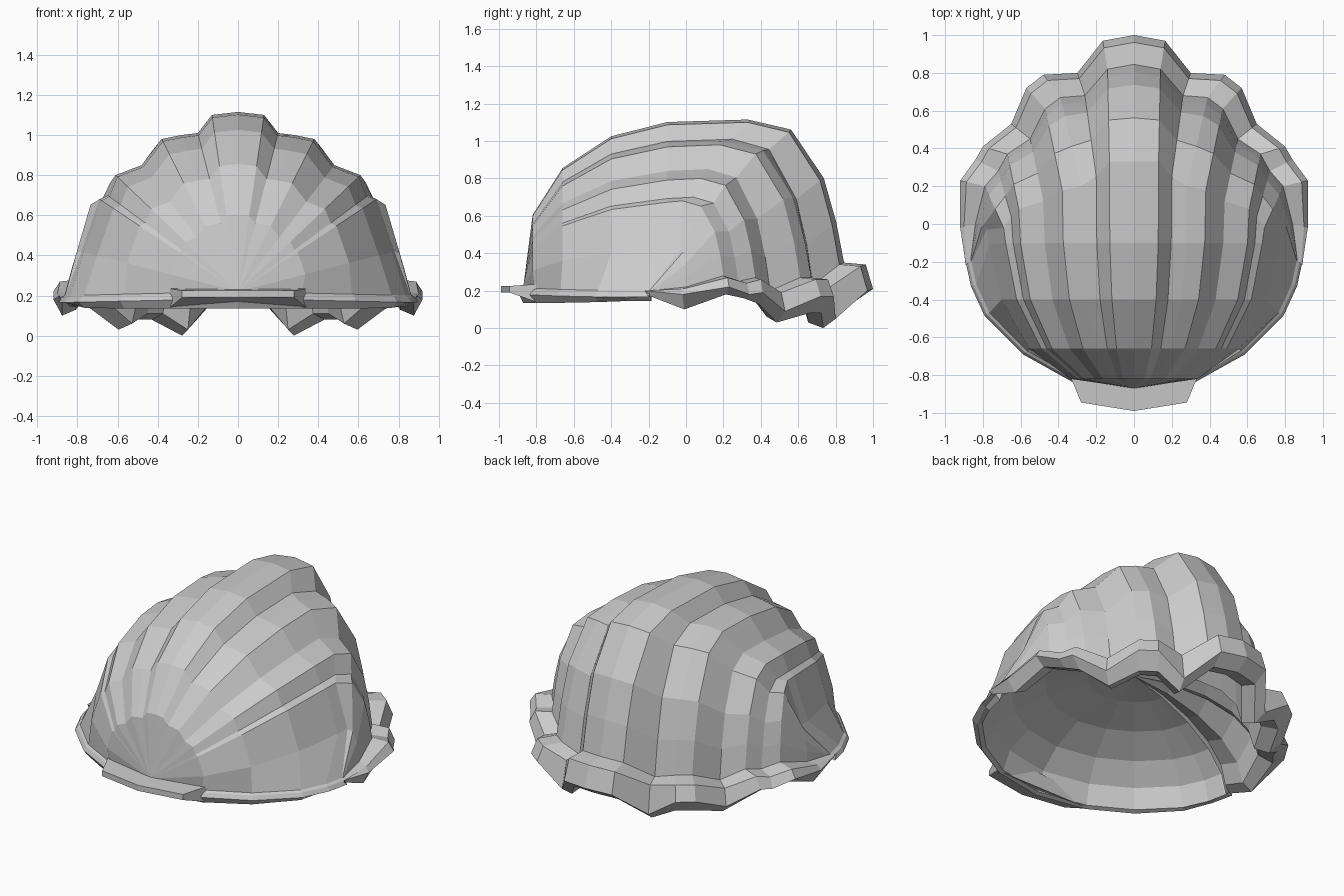
import bpy, bmesh, math
from mathutils import Vector as V

if "Cube" in bpy.data.objects:
    bpy.data.objects.remove(bpy.data.objects["Cube"])

CZ = 0.22
# half of the rib columns: crest (x, z, y), wall foot (x, y, z), lip edge (x, y, z), underside z
COLS = [
    ((0, 1.115, .33), (0, .845, .35), (0, 1.0, .21), .15),
    ((.13, 1.10, .33), (.14, .82, .34), (.165, .97, .20), .14),
    ((.20, 1.01, .25), (.26, .68, .23), (.30, .80, .05), 0),
    ((.28, 1.00, .20), (.39, .67, .27), (.48, .79, .17), .08),
    ((.38, .98, .18), (.47, .61, .27), (.57, .72, .17), .08),
    ((.48, .85, .12), (.55, .45, .20), (.65, .53, .09), .03),
    ((.61, .80, .08), (.67, .37, .27), (.80, .41, .19), .13),
    ((.65, .70, .04), (.72, .28, .25), (.84, .34, .18), .16),
    ((.69, .68, -.02), (.79, .20, .28), (.92, .23, .22), .18),
    ((.78, .42, -.03), (.84, .0, .22), (.92, -.02, .18), .10),
    ((.86, .20, -.2), (.865, -.19, .2), (.89, -.22, .2), .175),
]
FRONT = [(-.87, 0), (-.82, .43), (-.66, .71), (-.4, .9), (-.1, .985), (.33, 1)]
RIM = [(-.87, 0), (-.81, .37), (-.67, .66), (-.47, .89), (-.32, .97), (-.2, 1)]
BACK = [(.45, .07), (.79, .41), (.92, .72), (1, 1)]


def column(crest, foot):
    """Line from the hinge over the crest and down the back wall."""
    mx, mz, my = crest
    table = RIM if mz < .3 else FRONT
    pts = []
    for y, r in table[:-1]:
        pts.append(V((mx * r, min(y, my - .08), CZ + r * (mz - CZ))))
    pts.append(V((mx, my, mz)))
    for h, d in BACK:
        pts.append(V((mx + h * (foot[0] - mx), my + h * (foot[1] - my),
                      mz + d * (foot[2] - mz))))
    return pts


def flip(p):
    return V((-p.x, p.y, p.z))


def make_object(name, bm):
    bmesh.ops.remove_doubles(bm, verts=bm.verts, dist=.002)
    bmesh.ops.recalc_face_normals(bm, faces=bm.faces)
    me = bpy.data.meshes.new(name)
    bm.to_mesh(me)
    bm.free()
    ob = bpy.data.objects.new(name, me)
    bpy.context.collection.objects.link(ob)
    return ob


# ribbed outer shell
half = [column(c[0], c[1]) for c in COLS]
outer = [[flip(p) for p in col] for col in half[:0:-1]] + half
bm = bmesh.new()
vs = [[bm.verts.new(p) for p in col] for col in outer]
for a, b in zip(vs, vs[1:]):
    for j in range(len(a) - 1):
        bm.faces.new((a[j], a[j + 1], b[j + 1], b[j]))

# lip cross-sections following the half rim, front first
half_lip = []
for p in half[-1][:-1]:
    half_lip.append([V((p.x * 1.02, p.y * 1.015, p.z - .01)),
                     V((p.x * 1.035, p.y * 1.03, p.z - .035)),
                     V((p.x, p.y, .135 + .04 * max(0, (p.y + .5) / .3))),
                     V((p.x * .97, p.y * .97, .145))])
for _, e, o, bz in COLS[::-1]:
    e, o = V(e), V(o)
    top, low = e.lerp(o, .75), e.lerp(o, .45)
    top.z = e.z - .01
    low.z = bz
    half_lip.append([top, o, low, V((e.x * .96, e.y * .96, bz + .03))])
lip = half_lip + [[flip(p) for p in s] for s in half_lip[-2:0:-1]]
edge = outer[-1][:] + [c[-1] for c in outer[-2:0:-1]] + outer[0][:0:-1]
rings = [edge] + [[s[k] for s in lip] for k in range(4)]

# shallow domed hollow inside
DEPTH = .38
for deg in (18, 36, 54, 72):
    c, s = math.cos(math.radians(deg)), math.sin(math.radians(deg))
    rings.append([V((p.x * c, p.y * c, .15 + (p.z - .15) * c + DEPTH * s)) for p in rings[4]])
vr = [[bm.verts.new(p) for p in ring] for ring in rings]
n = len(lip)
for a, b in zip(vr, vr[1:]):
    for i in range(n):
        k = (i + 1) % n
        bm.faces.new((a[i], a[k], b[k], b[i]))
tip = bm.verts.new((0, 0, .15 + DEPTH))
for i in range(n):
    bm.faces.new((vr[-1][i], vr[-1][(i + 1) % n], tip))
make_object("ribbed_shell", bm)

# flat hinge tab at the front
outline = [(-.34, -.80), (-.28, -.945), (0, -.99), (.28, -.945), (.34, -.80)]
bm = bmesh.new()
top = [bm.verts.new((x, y, .225 if y < -.9 else .235)) for x, y in outline]
low = [bm.verts.new((x, y, .19 if y < -.9 else .14)) for x, y in outline]
bm.faces.new(top)
bm.faces.new(low[::-1])
for i in range(5):
    k = (i + 1) % 5
    bm.faces.new((top[i], low[i], low[k], top[k]))
make_object("hinge_tab", bm)
